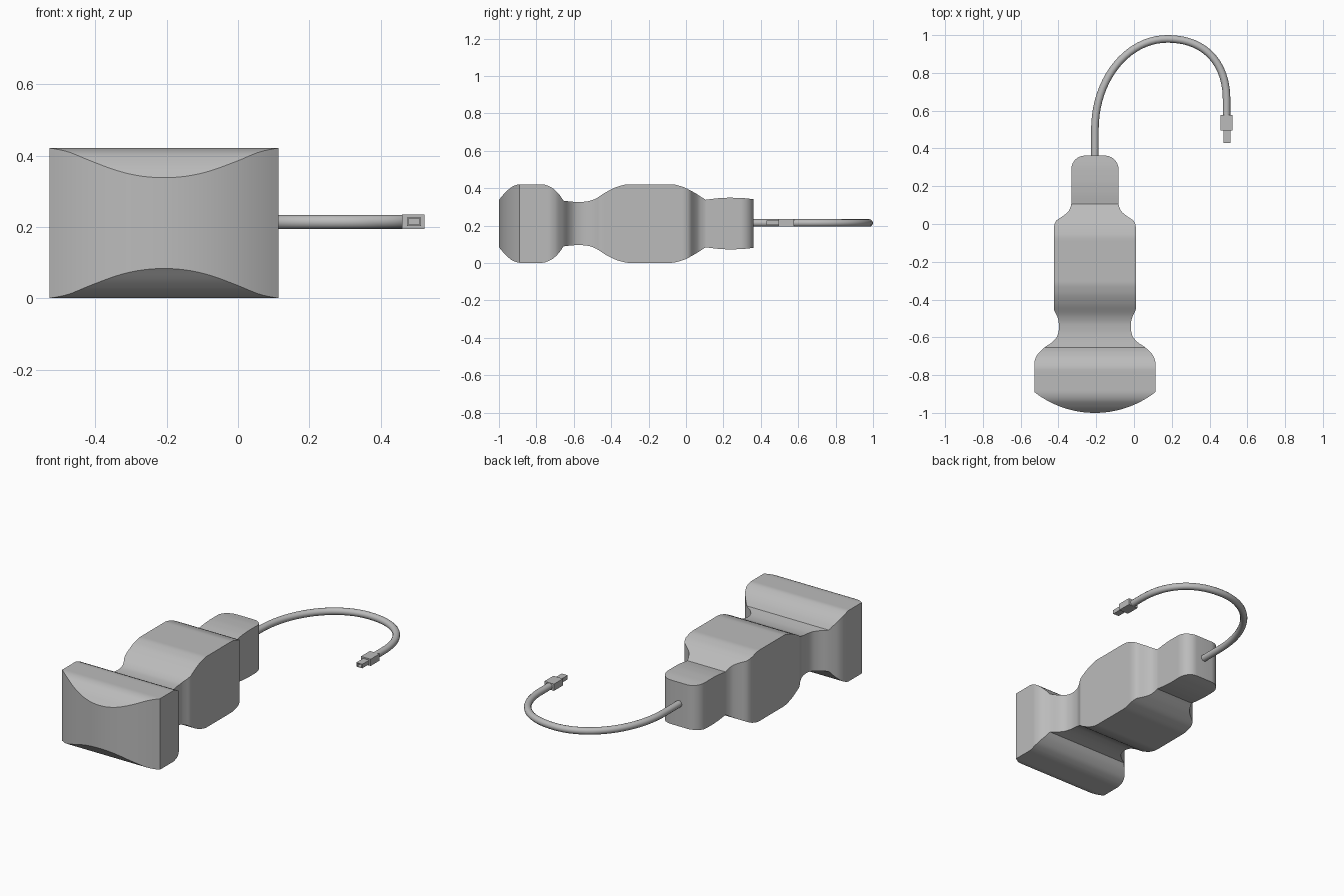
import bpy, bmesh, math
from mathutils import Vector

cube = bpy.data.objects.get("Cube")
if cube:
    bpy.data.objects.remove(cube, do_unlink=True)

grey = bpy.data.materials.new("plain_grey")
grey.use_nodes = True
COLOUR = (0.5, 0.5, 0.5, 1)
grey.diffuse_color = COLOUR
grey.node_tree.nodes["Principled BSDF"].inputs["Base Color"].default_value = COLOUR

MID_X, MID_Z = -0.207, 0.211


def add_mesh(name, bm, angle=30):
    bmesh.ops.recalc_face_normals(bm, faces=bm.faces)
    mesh = bpy.data.meshes.new(name)
    bm.to_mesh(mesh)
    bm.free()
    mesh.materials.append(grey)
    obj = bpy.data.objects.new(name, mesh)
    bpy.context.collection.objects.link(obj)
    bpy.ops.object.select_all(action="DESELECT")
    obj.select_set(True)
    bpy.context.view_layer.objects.active = obj
    bpy.ops.object.shade_smooth_by_angle(angle=math.radians(angle))
    return obj


def smooth_value(points, y):
    """Monotone cubic through (y, value) points."""
    n = len(points)
    d = [(points[i + 1][1] - points[i][1]) / (points[i + 1][0] - points[i][0]) for i in range(n - 1)]
    m = [d[0]] + [2 * a * b / (a + b) if a * b > 0 else 0 for a, b in zip(d, d[1:])] + [d[-1]]
    i = max(k for k in range(n - 1) if k == 0 or points[k][0] <= y)
    (y0, v0), (y1, v1) = points[i], points[i + 1]
    h = y1 - y0
    t = (y - y0) / h
    return (v0 * (1 + 2 * t) * (1 - t) ** 2 + m[i] * h * t * (1 - t) ** 2
            + v1 * t * t * (3 - 2 * t) + m[i + 1] * h * t * t * (t - 1))


def profile(runs, y):
    """Runs meet at creases."""
    for run in runs:
        if y <= run[-1][0]:
            return smooth_value(run, y)
    return runs[-1][-1][1]


# Half widths and half heights along the housing
WIDTHS = [
    [(-0.89, 0.32), (-0.735, 0.32), (-0.70, 0.31), (-0.67, 0.285), (-0.65, 0.262), (-0.625, 0.225),
     (-0.59, 0.198), (-0.55, 0.19), (-0.51, 0.193), (-0.48, 0.204), (-0.45, 0.217), (-0.42, 0.217),
     (-0.02, 0.217), (0.015, 0.207), (0.04, 0.172), (0.07, 0.138), (0.11, 0.125), (0.29, 0.125)],
]
HEIGHTS = [
    [(-1, 0.127), (-0.96, 0.172), (-0.92, 0.202), (-0.885, 0.21), (-0.77, 0.21), (-0.72, 0.193),
     (-0.68, 0.158), (-0.655, 0.122)],
    [(-0.655, 0.122), (-0.61, 0.117), (-0.575, 0.115), (-0.53, 0.118), (-0.49, 0.13), (-0.42, 0.172),
     (-0.36, 0.199), (-0.305, 0.21), (-0.08, 0.21), (-0.02, 0.197), (0.04, 0.168), (0.105, 0.127)],
    [(0.105, 0.127), (0.17, 0.135), (0.23, 0.138), (0.29, 0.137), (0.362, 0.13)],
]

# Stations: curved nose, main length, rounded rear corners
NOSE_HALF, NOSE_DEPTH = 0.32, 0.11
radius = (NOSE_HALF ** 2 + NOSE_DEPTH ** 2) / (2 * NOSE_DEPTH)
stations = []
for i in range(17):
    w = NOSE_HALF * i / 16
    stations.append((-1 + radius - math.sqrt(radius ** 2 - w ** 2), w))
ys = {round(-0.88 + 0.01 * i, 3) for i in range(118)} | {-0.655, 0.105}
stations += [(y, profile(WIDTHS, y)) for y in sorted(ys)]
CORNER = 0.072
for i in range(1, 11):
    a = math.pi / 2 * i / 10
    stations.append((0.29 + CORNER * math.sin(a), 0.125 - CORNER * (1 - math.cos(a))))

# Housing: rectangular sections lofted from nose to tail
bm = bmesh.new()
rings = []
for y, w in stations:
    h = profile(HEIGHTS, y)
    rings.append([bm.verts.new((MID_X + sx * w, y, MID_Z + sz * h))
                  for sx, sz in ((-1, -1), (1, -1), (1, 1), (-1, 1))])
for a, b in zip(rings, rings[1:]):
    for k in range(4):
        j = (k + 1) % 4
        bm.faces.new((a[k], a[j], b[j], b[k]))
bm.faces.new(rings[-1])
bmesh.ops.remove_doubles(bm, verts=bm.verts, dist=0.00005)
add_mesh("housing", bm)

# Cable: round bevelled curve looping back beside the housing
curve = bpy.data.curves.new("cable", "CURVE")
curve.dimensions = "3D"
curve.bevel_depth = 0.02
curve.bevel_resolution = 4
curve.resolution_u = 20
curve.use_fill_caps = True
spline = curve.splines.new("BEZIER")
PATH = [((MID_X, 0.34), (0, 0.05)), ((MID_X, 0.5), (0, 0.27)), ((0.177, 0.98), (0.21, 0)),
        ((0.49, 0.66), (0, -0.18)), ((0.49, 0.56), (0, -0.03))]
spline.bezier_points.add(len(PATH) - 1)
for p, (co, step) in zip(spline.bezier_points, PATH):
    p.handle_left_type = p.handle_right_type = "FREE"
    p.co = (*co, 0.214)
    s = Vector((*step, 0))
    p.handle_left, p.handle_right = p.co - s, p.co + s
spline.bezier_points[1].handle_left = (MID_X, 0.45, 0.214)
spline.bezier_points[3].handle_right = (0.49, 0.63, 0.214)
curve.materials.append(grey)
cable = bpy.data.objects.new("cable", curve)
bpy.context.collection.objects.link(cable)


def box(lo, hi):
    bm = bmesh.new()
    bmesh.ops.create_cube(bm, size=1)
    for v in bm.verts:
        v.co = [(a + b) / 2 + c * (b - a) for a, b, c in zip(lo, hi, v.co)]
    return bm


# Plug body and hollow metal tip
add_mesh("plug_body", box((0.459, 0.494, 0.195), (0.522, 0.578, 0.235)))
bm = box((0.473, 0.43, 0.203), (0.512, 0.496, 0.227))
mouth = min(bm.faces, key=lambda f: f.calc_center_median().y)
bmesh.ops.inset_individual(bm, faces=[mouth], thickness=0.005)
bmesh.ops.translate(bm, verts=mouth.verts, vec=(0, 0, 0))
hole = bmesh.ops.extrude_discrete_faces(bm, faces=[mouth])["faces"][0]
bmesh.ops.translate(bm, verts=hole.verts, vec=(0, 0.05, 0))
add_mesh("plug_tip", bm)
